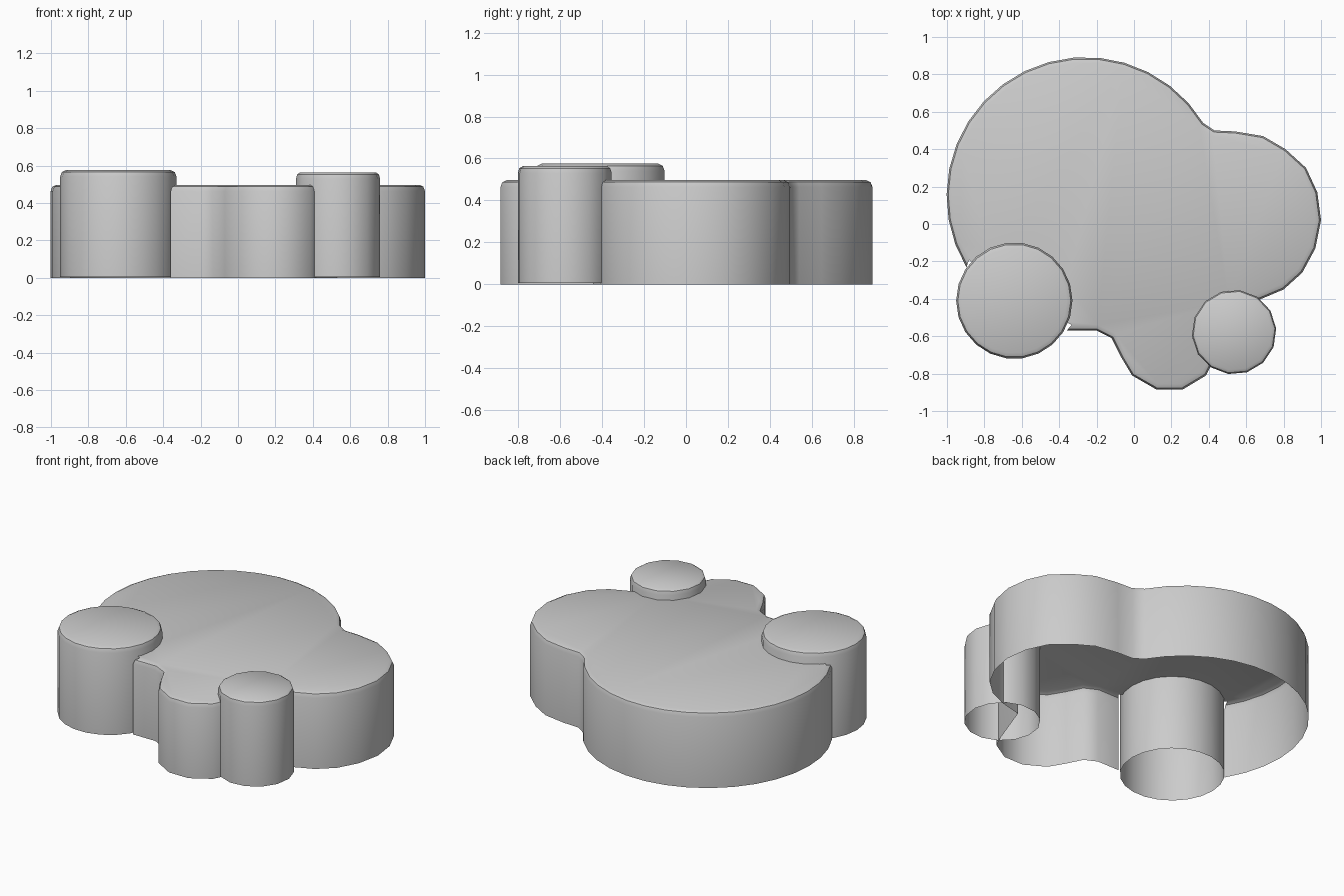
import bpy, bmesh, math
from mathutils import Vector

if "Cube" in bpy.data.objects:
    bpy.data.objects.remove(bpy.data.objects["Cube"])

RIM = 0.034


def shell(name, outline, bottom, top, inset=0.03, open_span=()):
    """Open-bottomed shell: wall, rounded rim and flat cap from a CCW outline."""
    pts = [Vector(p) for p in outline]
    n = len(pts)
    # mitred inward direction at each corner
    inward = []
    for i in range(n):
        a = (pts[i] - pts[i - 1]).normalized()
        b = (pts[(i + 1) % n] - pts[i]).normalized()
        na, nb = Vector((-a.y, a.x)), Vector((-b.y, b.x))
        m = (na + nb).normalized()
        inward.append(Vector((0, 0)) if i in open_span else m / max(m.dot(na), 0.6))
    bm = bmesh.new()
    rings = []
    for off, z in ((0, bottom), (0, top - RIM), (inset * 0.3, top - RIM * 0.3), (inset, top)):
        rings.append([bm.verts.new((*(p + d * off), z)) for p, d in zip(pts, inward)])
    for low, high in zip(rings, rings[1:]):
        for i in range(n):
            j = (i + 1) % n
            if i in open_span or j in open_span:
                continue
            bm.faces.new((low[i], low[j], high[j], high[i])).smooth = True
    bm.faces.new(rings[-1]).smooth = False
    # drop the unused lower points along the open span
    bmesh.ops.delete(bm, geom=[v for v in bm.verts if not v.link_faces], context='VERTS')
    mesh = bpy.data.meshes.new(name)
    bm.to_mesh(mesh)
    bm.free()
    mesh.set_sharp_from_angle(angle=math.radians(40))
    obj = bpy.data.objects.new(name, mesh)
    bpy.context.collection.objects.link(obj)
    return obj


def arc(cx, cy, r, start, end, steps):
    """Points on an arc, angles in degrees, both ends included."""
    return [(cx + r * math.cos(math.radians(start + (end - start) * k / steps)),
             cy + r * math.sin(math.radians(start + (end - start) * k / steps)))
            for k in range(steps + 1)]


# main lobed body: right lobe, large back lobe, notch at the left post, front lobe
right_lobe = [(0.67, -0.405), (0.80, -0.35), (0.90, -0.26), (0.97, -0.13), (1.0, 0.02),
              (0.98, 0.17), (0.92, 0.30), (0.81, 0.40), (0.69, 0.47), (0.54, 0.495)]
valley = [(0.43, 0.50), (0.37, 0.54)]
back_lobe = arc(-0.26, 0.15, 0.742, 42, 211, 16)
notch = arc(-0.64, -0.41, 0.295, 138, -22, 8)
front_lobe = [(-0.36, -0.57), (-0.20, -0.57), (-0.12, -0.61), (-0.07, -0.71), (-0.01, -0.81),
              (0.12, -0.885), (0.26, -0.885), (0.385, -0.81), (0.42, -0.74), (0.53, -0.44)]
before = right_lobe + valley + back_lobe
shell("body", before + notch + front_lobe, 0.0, 0.497,
      open_span=range(len(before), len(before) + len(notch)))

# two round posts
shell("left_post", arc(-0.64, -0.41, 0.311, 0, 360, 22)[:-1], 0.005, 0.575)
shell("right_post", arc(0.535, -0.578, 0.226, 5, 365, 14)[:-1], 0.005, 0.563, inset=0.022)
